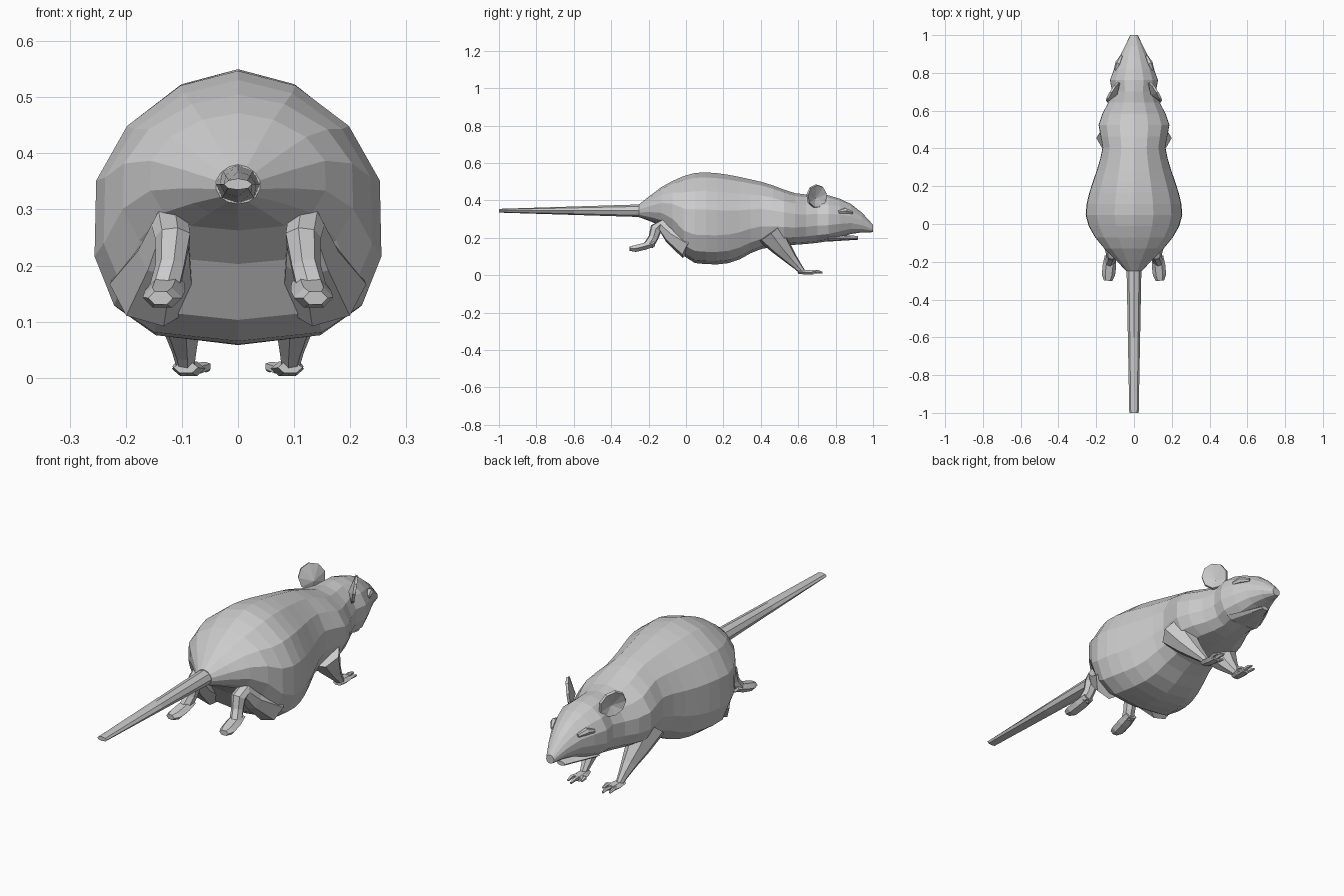
import bpy, bmesh
from math import sin, cos, pi
from mathutils import Vector

cube = bpy.data.objects.get("Cube")
if cube:
    bpy.data.objects.remove(cube)

shade = .6
colour = (shade, shade, shade, 1)
grey = bpy.data.materials.new("light_grey")
grey.use_nodes = True
grey.diffuse_color = colour
grey.node_tree.nodes["Principled BSDF"].inputs["Base Color"].default_value = colour


def finish(name, bm, mirror=False):
    """Turn the working mesh into a grey, flat-shaded object."""
    bmesh.ops.recalc_face_normals(bm, faces=bm.faces)
    mesh = bpy.data.meshes.new(name)
    bm.to_mesh(mesh)
    bm.free()
    mesh.materials.append(grey)
    obj = bpy.data.objects.new(name, mesh)
    bpy.context.collection.objects.link(obj)
    if mirror:
        obj.modifiers.new("mirror", 'MIRROR')
    return obj


def skin(name, rings, mirror=False):
    """Skin a list of equal point rings and cap both ends."""
    bm = bmesh.new()
    loops = [[bm.verts.new(point) for point in ring] for ring in rings]
    for near, far in zip(loops, loops[1:]):
        for i in range(len(near)):
            bm.faces.new((near[i - 1], near[i], far[i], far[i - 1]))
    bm.faces.new(loops[0])
    bm.faces.new(loops[-1])
    return finish(name, bm, mirror)


def follow(keys, y):
    """Smooth curve through (y, value) keys."""
    last = len(keys) - 1

    def slope(i):
        before, after = keys[max(i - 1, 0)], keys[min(i + 1, last)]
        return (after[1] - before[1]) / (after[0] - before[0])

    i = max(k for k in range(last) if k == 0 or keys[k][0] <= y)
    (start, low), (end, high) = keys[i], keys[i + 1]
    span = end - start
    t = (y - start) / span
    ease = t * t * (3 - 2 * t)
    bend = t * (1 - t) * span * ((1 - t) * slope(i) - t * slope(i + 1))
    return low + (high - low) * ease + bend


def section(y, top, low, half, sides):
    """Egg-like upright section, sharper on top and squarer below."""
    middle = (top + low) / 2
    height = (top - low) / 2
    ring = []
    for i in range(sides):
        s, c = sin(2 * pi * i / sides), cos(2 * pi * i / sides)
        power = 2 / (1.8 if c > 0 else 2 + 4 * half)
        x = half * abs(s) ** power
        z = height * abs(c) ** power
        ring.append((x if s > 0 else -x, y, middle + (z if c > 0 else -z)))
    return ring


def profile(name, top, low, half, steps, sides):
    """Body of upright sections between the ends of its three outlines."""
    start, end = top[0][0], top[-1][0]
    rings = []
    for k in range(steps + 1):
        y = start + (end - start) * k / steps
        rings.append(section(y, follow(top, y), follow(low, y), follow(half, y), sides))
    return skin(name, rings)


def limb(name, path, sides=7, flat=1):
    """Mirrored tube along points (x, y, z, radius)."""
    points = [Vector(p[:3]) for p in path]
    rings = []
    for k, point in enumerate(path):
        ahead = points[min(k + 1, len(points) - 1)]
        behind = points[max(k - 1, 0)]
        along = (ahead - behind).normalized()
        side = Vector((1, 0, 0))
        side = (side - along * side.dot(along)).normalized()
        up = along.cross(side) * flat
        turns = [2 * pi * i / sides for i in range(sides)]
        rings.append([points[k] + (side * cos(a) + up * sin(a)) * point[3] for a in turns])
    return skin(name, rings, mirror=True)


# Body, neck, head and snout in one skin
profile("body_and_head",
        top=[(-.25, .38), (-.1, .49), (.08, .55), (.4, .5), (.6, .435),
             (.75, .43), (.9, .37), (1, .27)],
        low=[(-.25, .31), (-.1, .24), (0, .09), (.1, .06), (.25, .07),
             (.4, .14), (.75, .18), (.9, .225), (1, .23)],
        half=[(-.25, .04), (-.07, .21), (.07, .26), (.4, .17), (.53, .19),
              (.69, .12), (.76, .13), (.9, .07), (1, .02)],
        steps=21, sides=14)

# Lower jaw below the open mouth
profile("lower_jaw", top=[(.76, .22), (.92, .21)], low=[(.76, .18), (.92, .19)],
        half=[(.76, .09), (.92, .02)], steps=3, sides=8)

# Tail
profile("tail", top=[(-1, .355), (-.2, .38)], low=[(-1, .335), (-.2, .31)],
        half=[(-1, .025), (-.2, .04)], steps=2, sides=8)

# Hind legs, folded with the feet trailing behind
limb("hind_leg", [(.15, .02, .16, .08), (.13, -.08, .22, .05), (.12, -.13, .27, .035),
                  (.115, -.16, .25, .033), (.12, -.175, .2, .027), (.13, -.2, .16, .028)])
limb("hind_foot", [(.125, -.17, .17, .03), (.13, -.22, .155, .036),
                   (.135, -.27, .143, .035), (.138, -.3, .142, .022)], sides=6, flat=.6)

# Front legs, reaching forward to the ground
limb("front_leg", [(.12, .45, .23, .08), (.11, .51, .15, .055), (.1, .56, .09, .035),
                   (.095, .6, .045, .022), (.093, .625, .016, .016)])
limb("front_foot", [(.093, .6, .018, .022), (.088, .64, .016, .03), (.086, .68, .015, .026)],
     sides=6, flat=.5)
for name, x, y in (("inner", .056, .69), ("middle", .082, .73), ("outer", .108, .715)):
    limb(name + "_front_toe", [((x + .086) / 2, .65, .016, .011), (x, y - .025, .02, .009),
                               (x, y, .014, .005)], sides=5)

# Ears: cupped discs facing outward and forward
bm = bmesh.new()
across = Vector((.5, -.8, .1)).normalized()
upward = Vector((.1, .1, 1)).normalized()
centre = Vector((.112, .7, .422))
turns = [2 * pi * i / 9 for i in range(9)]
edge = [bm.verts.new(centre + (across * cos(a) + upward * sin(a)) * .062) for a in turns]
hub = bm.verts.new(centre + across.cross(upward) * .02 - upward * .015)
for i in range(len(edge)):
    bm.faces.new((edge[i - 1], edge[i], hub))
ear = finish("ear", bm, mirror=True)
rim = ear.modifiers.new("thickness", 'SOLIDIFY')
rim.thickness = .012
rim.offset = 0

# Eyelids: small ridges above the snout
limb("eyelid", [(.098, .815, .338, .009), (.084, .85, .345, .016), (.066, .89, .335, .008)],
     sides=6)
